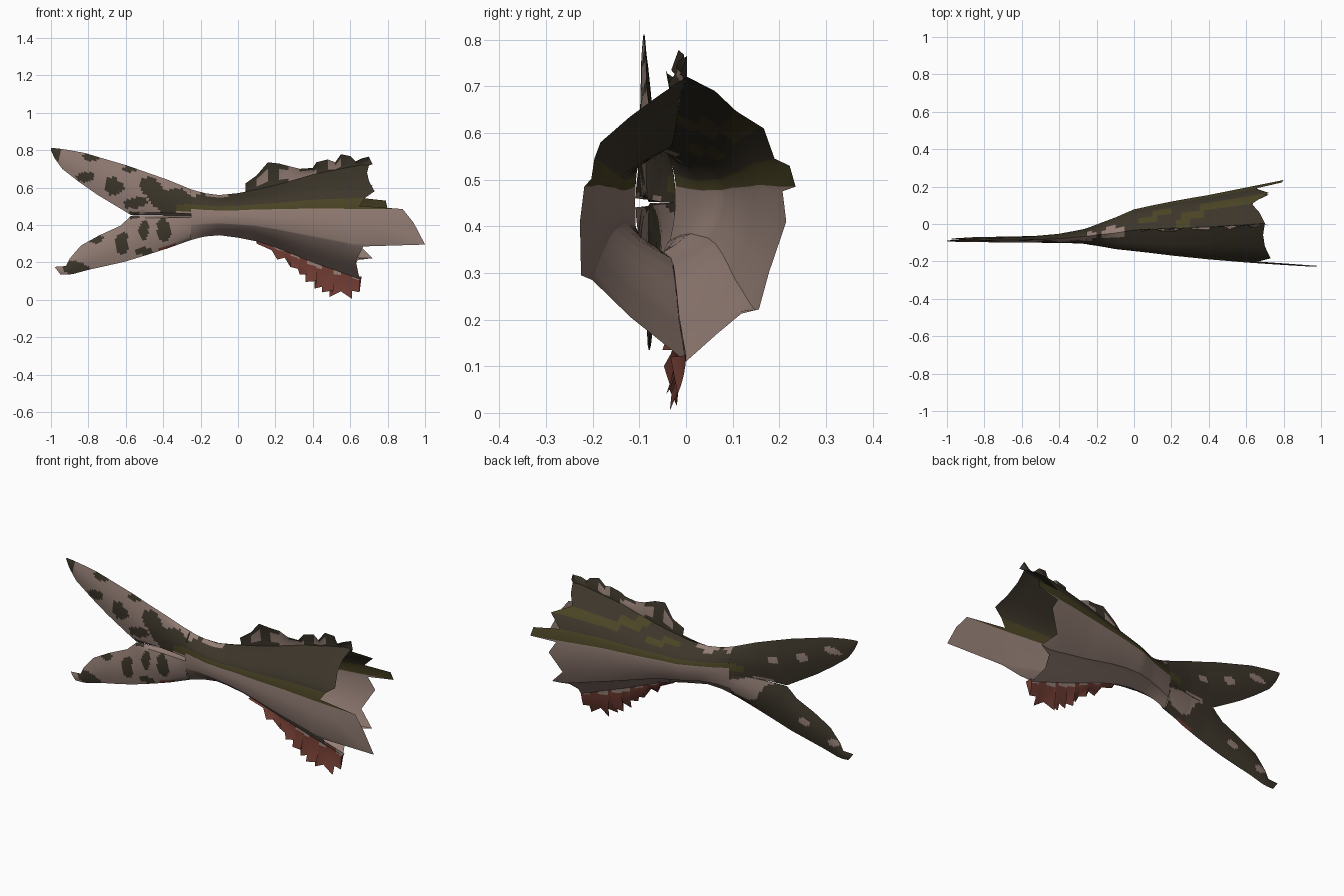
import bpy, math


def material(name, rgb):
    m = bpy.data.materials.new(name)
    m.diffuse_color = (*rgb, 1)
    return m


PINK, DARK, OLIVE, RED = range(4)
MATS = [material("pinkish_skin", (0.29, 0.205, 0.175)),
        material("dark_brown", (0.045, 0.036, 0.023)),
        material("olive_stripe", (0.068, 0.056, 0.018)),
        material("red_brown", (0.15, 0.042, 0.03))]


def lerp(table, x):
    """Piecewise linear lookup; rows are (x, values...)."""
    for a, b in zip(table, table[1:]):
        if x <= b[0] or b is table[-1]:
            t = max(0, (x - a[0]) / (b[0] - a[0]))
            return [p + (q - p) * t for p, q in zip(a[1:], b[1:])]


def in_blob(blobs, x, z):
    w = 0.12 * math.sin(31 * x + 17 * z) + 0.12 * math.sin(53 * z - 23 * x)
    return any(((x - bx) / rx) ** 2 + ((z - bz) / rz) ** 2 < 1 + w * 2
               for bx, bz, rx, rz in blobs)


def make(name, verts, faces, rule):
    me = bpy.data.meshes.new(name)
    me.from_pydata(verts, [], faces)
    for m in MATS:
        me.materials.append(m)
    for p in me.polygons:
        p.material_index = rule(p)
    me.shade_smooth()
    me.set_sharp_from_angle(angle=math.radians(35))
    ob = bpy.data.objects.new(name, me)
    bpy.context.collection.objects.link(ob)
    return ob


# Body shell: torn section columns (y, z, end x), from the ridge round the front
SECTION = [(0, .72, .70), (-.06, .68, .69), (-.12, .635, .70), (-.18, .58, .73),
           (-.195, .545, .68), (-.203, .502, .65), (-.205, .485, .88),
           (-.21, .41, .94), (-.205, .295, 1.0), (-.2, .285, .67), (-.12, .2, .63),
           (-.06, .155, .64), (0, .11, .65), (.07, .16, .62), (.12, .21, .64),
           (.145, .222, .72), (.18, .30, .64), (.205, .41, .70), (.205, .475, .66),
           (.205, .485, .80), (.195, .53, .79), (.19, .545, .65), (.155, .61, .72),
           (.11, .65, .63), (.06, .69, .67)]
# x, back y, front y, top z, bottom z
STATIONS = [(-.25, -.022, -.108, .59, .32), (-.18, .005, -.118, .57, .338),
            (-.1, .035, -.132, .56, .345), (0, .078, -.142, .57, .332),
            (.1, .10, -.153, .59, .312), (.2, .12, -.165, .612, .28),
            (.3, .138, -.175, .64, .24), (.4, .155, -.185, .67, .20),
            (.5, .175, -.193, .69, .165), (.65, .205, -.205, .72, .11),
            (1, .275, -.225, .72, .11)]


def body_point(x, y, z):
    back, front, top, bot = lerp(STATIONS, x)
    return (x, (back + front) / 2 + y / .205 * (back - front) / 2,
            (top + bot) / 2 + (z - .415) / .305 * (top - bot) / 2)


XS = [-.25 + .85 * i / 34 for i in range(35)]
n, rows = len(SECTION), len(XS) + 2
verts = []
for i in range(rows):
    for y, z, end in SECTION:
        x = XS[i] if i < len(XS) else .6 + (end - .6) * (i - len(XS) + 1) / 2
        verts.append(body_point(x, y, z))
faces = [(i * n + j, i * n + (j + 1) % n, (i + 1) * n + (j + 1) % n, (i + 1) * n + j)
         for i in range(rows - 1) for j in range(n)]
SKIN_SPOTS = [(-.11, .57, .06, .03), (-.26, .58, .06, .025)]
BACK_OLIVE = [(.1, .56, .1, .012), (.35, .61, .12, .018), (.58, .62, .1, .02)]


def body_rule(p):
    j = p.index % n
    x, y, z = p.center
    if 6 <= j <= 18:
        return PINK
    if in_blob(SKIN_SPOTS, x, z):
        return PINK
    if j in (4, 5, 19, 20):
        return OLIVE
    if y > 0 and in_blob(BACK_OLIVE, x, z):
        return OLIVE
    return DARK


make("body_shell", verts, faces, body_rule)

# Tail lobes: (t, outer x, outer z, inner x, inner z, half thickness, centre y)
UPPER = [(0, -.25, .59, -.25, .45, .043, -.065), (.2, -.38, .643, -.42, .452, .026, -.077),
         (.36, -.5, .685, -.57, .452, .017, -.083), (.5, -.6, .72, -.65, .50, .015, -.085),
         (.64, -.72, .755, -.75, .56, .012, -.086), (.77, -.82, .785, -.85, .63, .009, -.088),
         (.9, -.92, .803, -.94, .70, .006, -.09), (.96, -.965, .809, -.98, .755, .004, -.09),
         (1, -1, .812, -1, .80, .002, -.09)]
LOWER = [(0, -.25, .32, -.25, .45, .043, -.065), (.2, -.37, .277, -.42, .45, .026, -.077),
         (.36, -.47, .245, -.57, .45, .017, -.08), (.5, -.6, .205, -.63, .395, .014, -.08),
         (.64, -.70, .182, -.74, .345, .012, -.08), (.78, -.8, .16, -.84, .29, .009, -.078),
         (.9, -.88, .138, -.90, .22, .006, -.078), (.95, -.91, .134, -.92, .18, .004, -.078),
         (1, -.95, .135, -.98, .176, .003, -.08)]
DARK_SPOTS = [(-.98, .78, .03, .04), (-.78, .765, .05, .02), (-.82, .66, .05, .03),
              (-.66, .61, .05, .045), (-.58, .70, .04, .018), (-.46, .60, .06, .05),
              (-.35, .53, .11, .06), (-.55, .52, .06, .03), (-.56, .45, .04, .02),
              (-.78, .33, .05, .025), (-.62, .30, .04, .055), (-.5, .37, .03, .05),
              (-.4, .37, .04, .055), (-.88, .17, .08, .035), (-.5, .26, .05, .018)]
LIGHT_SPOTS = [(-.85, .72, .05, .02), (-.66, .64, .04, .025), (-.5, .58, .03, .02),
               (-.33, .39, .11, .06), (-.68, .28, .04, .02), (-.86, .21, .03, .02),
               (-.45, .45, .07, .02)]
NT, NV = 60, 14


def lobe_rule(p):
    x, y, z = p.center
    front = (p.index % (2 * NV)) < NV
    if -.42 < x < -.27 and z < .305 - (x + .3) * -.25:
        return RED
    if x > -.33 and .475 < z < .51:
        return OLIVE
    if front:
        return DARK if in_blob(DARK_SPOTS, x, z) or (x > -.3 and .5 < z < .56) else PINK
    return PINK if in_blob(LIGHT_SPOTS, x, z) else DARK


for name, table in (("upper_tail_lobe", UPPER), ("lower_tail_lobe", LOWER)):
    verts, ring = [], 2 * NV
    for i in range(NT + 1):
        t = i / NT
        ox, oz, ix, iz, th, yc = lerp(table, t)
        k = max(0, 1 - t / .42)      # root stays thick where the lobes meet
        for s in range(ring):
            v = s / NV if s <= NV else 2 - s / NV
            f = (1 - k) * math.sin(math.pi * v) + k * math.sqrt(max(0, 1 - (1 - v) ** 2))
            side = -1 if s < NV or (s == NV and k == 0) else 1
            verts.append((ox + (ix - ox) * v, yc + side * f * th, oz + (iz - oz) * v))
    faces = [(i * ring + s, i * ring + (s + 1) % ring, (i + 1) * ring + (s + 1) % ring,
              (i + 1) * ring + s) for i in range(NT) for s in range(ring)]
    faces.append(tuple(NT * ring + s for s in range(ring)))
    make(name, verts, faces, lobe_rule)

# Ragged fins: edge (x, z) joined down to the body's ridge line
DORSAL = [(.04, .622), (.1, .665), (.16, .735), (.22, .728), (.27, .715), (.33, .70),
          (.40, .705), (.42, .735), (.48, .75), (.52, .735), (.55, .778), (.6, .768),
          (.63, .74), (.66, .755), (.70, .765), (.72, .725)]
VENTRAL = [(.1, .30), (.18, .265), (.21, .215), (.25, .225), (.28, .175), (.32, .165),
           (.33, .135), (.37, .135), (.36, .095), (.42, .10), (.41, .06), (.47, .075),
           (.45, .04), (.51, .05), (.49, .015), (.55, .045), (.61, .005), (.6, .05),
           (.65, .04), (.66, .12)]
DORSAL_SPOTS = [(.3, .67, .12, .035), (.12, .64, .03, .02), (.52, .72, .05, .02)]


def fin(name, edge, base_z, lean, rule, strips=4):
    verts, faces = [], []
    for i, (x, z) in enumerate(edge):
        bx = min(x, .68)
        _, by, bz = body_point(bx, 0, base_z)
        wave = lean + .012 * math.sin(i * 1.9)
        for s in range(strips + 1):
            f = s / strips
            verts.append((bx + (x - bx) * f, by + wave * f * f, bz + (z - bz) * f))
    w = strips + 1
    for i in range(len(edge) - 1):
        for s in range(strips):
            a = i * w + s
            faces.append((a, a + w, a + w + 1, a + 1))
    return make(name, verts, faces, rule)


fin("dorsal_fin", DORSAL, .71, -.012,
    lambda p: PINK if in_blob(DORSAL_SPOTS, p.center.x, p.center.z) else DARK)
fin("ventral_fin", VENTRAL, .125, -.022,
    lambda p: PINK if p.index % 4 == 0 and p.index % 3 else RED)
